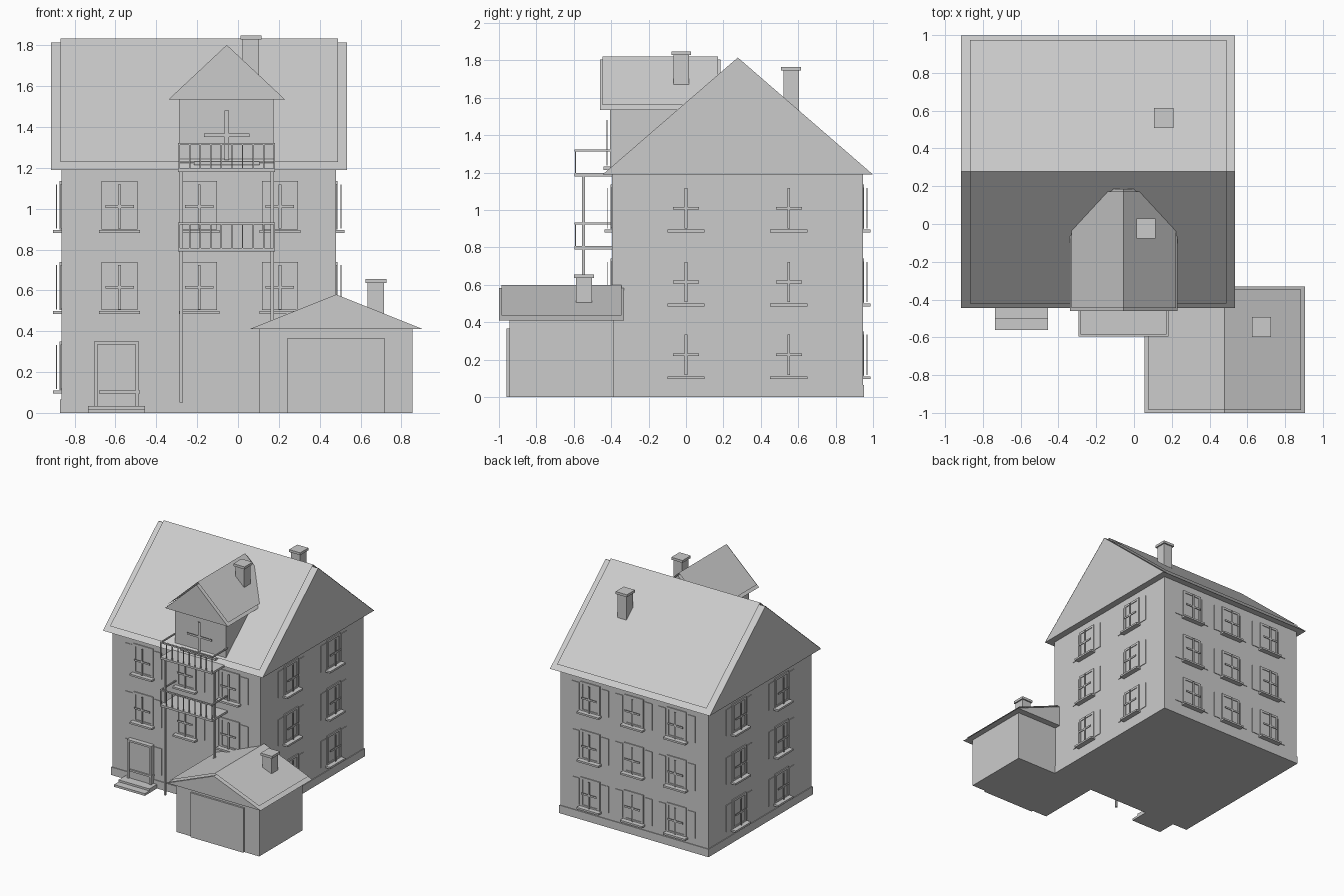
import bpy, bmesh
from mathutils import Matrix, Vector

if "Cube" in bpy.data.objects:
    bpy.data.objects.remove(bpy.data.objects["Cube"])

grey = bpy.data.materials.new("plain grey")
grey.use_nodes = True
COLOUR = (0.6, 0.6, 0.6, 1)
grey.diffuse_color = COLOUR
grey.node_tree.nodes["Principled BSDF"].inputs["Base Color"].default_value = COLOUR

WALL_X, WALL_Y = (-0.865, 0.48), (-0.395, 0.945)
FLOORS = (0.225, 0.615, 1.01)
COLUMNS = (-0.58, -0.19, 0.205)
SIDE_COLUMNS = (0.0, 0.55)


def finish(name, bm, matrix=None):
    if matrix:
        bm.transform(matrix)
    mesh = bpy.data.meshes.new(name)
    bm.to_mesh(mesh)
    bm.free()
    mesh.materials.append(grey)
    obj = bpy.data.objects.new(name, mesh)
    bpy.context.collection.objects.link(obj)
    return obj


def add_box(bm, x, y, z):
    lo, hi = Vector((x[0], y[0], z[0])), Vector((x[1], y[1], z[1]))
    matrix = Matrix.Translation((lo + hi) / 2) @ Matrix.Diagonal((*(hi - lo), 1))
    bmesh.ops.create_cube(bm, size=1, matrix=matrix)


def box(name, x, y, z):
    bm = bmesh.new()
    add_box(bm, x, y, z)
    return finish(name, bm)


def around(c, half):
    return (c - half, c + half)


def quad(bm, points):
    return bm.faces.new([bm.verts.new(p) for p in points])


# Gable roof: ridge runs along local y, then turned and moved into place
def gable_roof(name, matrix, half, rise, length, verge, eave, tiles=5):
    bm = bmesh.new()
    tri = [(-half, 0, 0), (half, 0, 0), (0, 0, rise)]
    face = quad(bm, tri)
    ext = bmesh.ops.extrude_face_region(bm, geom=[face])
    moved = [v for v in ext["geom"] if isinstance(v, bmesh.types.BMVert)]
    bmesh.ops.translate(bm, verts=moved, vec=(0, length, 0))
    bmesh.ops.recalc_face_normals(bm, faces=bm.faces)
    finish(name, bm, matrix)

    # Raised covering and short verge tiles on both slopes
    cover, edge = bmesh.new(), bmesh.new()

    def on_slope(side, t, y, lift):
        return (side * half * (1 - t), y, rise * t + lift)

    def patch(bm, side, t0, t1, y0, y1, lift):
        pts = [on_slope(side, t, y, lift) for t, y in
               ((t0, y0), (t0, y1), (t1, y1), (t1, y0))]
        quad(bm, pts if side < 0 else pts[::-1]).normal_update()

    for side in (-1, 1):
        patch(cover, side, eave / half, 1, verge, length - verge, 0.018)
        for i in range(tiles):
            t0, t1 = i / tiles, (i + 0.97) / tiles
            for y0 in (0, length - verge):
                patch(edge, side, t0, t1, y0, y0 + verge, 0.003)
    for part, b in (("covering", cover), ("verge_tiles", edge)):
        for f in b.faces:
            f.normal_update()
            if f.normal.z < 0:
                f.normal_flip()
        finish(name + "_" + part, b, matrix)


# Window in local space: x along the wall, -y outward, origin at its centre
def window(name, matrix, only_cross=False):
    bm = bmesh.new()
    if not only_cross:
        for s in (-1, 1):
            add_box(bm, around(s * 0.079, 0.009), (-0.008, 0.005), (-0.112, 0.125))
            add_box(bm, around(s * 0.133, 0.033), (-0.005, 0.005), (-0.107, 0.11))
        add_box(bm, (-0.07, 0.07), (-0.008, 0.005), (0.107, 0.125))
        add_box(bm, (-0.07, 0.07), (-0.008, 0.005), (-0.112, -0.1))
        add_box(bm, (-0.07, 0.07), (-0.002, 0.005), (-0.1, 0.107))
    add_box(bm, around(0, 0.007), (-0.026, -0.021), around(0, 0.108))
    add_box(bm, around(0, 0.07), (-0.026, -0.021), around(0, 0.007))
    add_box(bm, around(0, 0.1), (-0.042, 0.005), (-0.13, -0.115))
    finish(name, bm, matrix)


def chimney(name, x, y, z0, z1):
    box(name + "_shaft", around(x, 0.04), around(y, 0.042), (z0, z1))
    box(name + "_cap", around(x, 0.051), around(y, 0.053), (z1 - 0.02, z1))


# House walls, plinth and main roof
box("house_walls", WALL_X, WALL_Y, (0, 1.19))
box("plinth", (-0.871, 0.486), (-0.401, 0.951), (0, 0.065))
turn = Matrix.Rotation(-1.5707963, 4, "Z")
gable_roof("main_roof", Matrix.Translation((-0.915, 0.277, 1.19)) @ turn,
           0.722, 0.625, 1.45, 0.046, 0.025)

# Windows on all four walls
QUARTER = 1.5707963
for level, z in enumerate(FLOORS):
    for col, x in enumerate(COLUMNS):
        if not (level == 0 and col == 1):
            window(f"front_window_{level}_{col}", Matrix.Translation((x, WALL_Y[0], z)))
        window(f"back_window_{level}_{col}",
               Matrix.Translation((x, WALL_Y[1], z)) @ Matrix.Rotation(2 * QUARTER, 4, "Z"))
    for col, y in enumerate(SIDE_COLUMNS):
        for side, x, turns in (("left", WALL_X[1], 1), ("right", WALL_X[0], -1)):
            window(f"{side}_window_{level}_{col}",
                   Matrix.Translation((x, y, z)) @ Matrix.Rotation(turns * QUARTER, 4, "Z"))

# Front door and steps
box("door_panel", (-0.69, -0.5), (-0.425, -0.39), (0.03, 0.335))
for n, x in (("right", (-0.705, -0.688)), ("left", (-0.502, -0.485))):
    box(f"door_jamb_{n}", x, (-0.435, -0.39), (0.03, 0.35))
box("door_lintel", (-0.705, -0.485), (-0.435, -0.39), (0.335, 0.35))
box("lower_step", (-0.735, -0.455), (-0.56, -0.39), (0, 0.018))
box("upper_step", (-0.735, -0.455), (-0.5, -0.39), (0.018, 0.034))

# Dormer
box("dormer_walls", (-0.29, 0.175), (-0.405, 0.17), (1.19, 1.54))
gable_roof("dormer_roof", Matrix.Translation((-0.055, -0.46, 1.535)),
           0.285, 0.267, 0.645, 0.014, 0.008)
window("dormer_cross", Matrix.Translation((-0.055, -0.4, 1.36))
       @ Matrix.Diagonal((1.6, 1, 1.12, 1)), only_cross=True)

# Balconies
for n, z in (("lower", 0.79), ("upper", 1.18)):
    box(n + "_balcony_floor", (-0.293, 0.182), (-0.595, -0.39), (z, z + 0.017))
    bm = bmesh.new()
    top = (z + 0.132, z + 0.142)
    add_box(bm, (-0.293, 0.182), (-0.595, -0.583), top)
    for x in ((-0.293, -0.283), (0.172, 0.182)):
        add_box(bm, x, (-0.595, -0.39), top)
    for i in range(10):
        add_box(bm, around(-0.288 + i * 0.0517, 0.0035), (-0.593, -0.587), (z, top[1]))
    finish(n + "_balcony_railing", bm)
for n, x in (("right", -0.278), ("left", 0.168)):
    box(f"balcony_post_{n}", around(x, 0.008), around(-0.547, 0.008), (0.05, 1.18))

# Garage
box("garage_walls", (0.105, 0.855), (-0.945, -0.385), (0, 0.41))
box("garage_door", (0.24, 0.72), (-0.96, -0.94), (0, 0.365))
gable_roof("garage_roof", Matrix.Translation((0.48, -1.0, 0.41)),
           0.425, 0.17, 0.668, 0.014, 0.022)

# Chimneys
chimney("main_chimney", 0.158, 0.562, 1.45, 1.765)
chimney("dormer_chimney", 0.063, -0.025, 1.6, 1.848)
chimney("garage_chimney", 0.675, -0.545, 0.45, 0.655)
